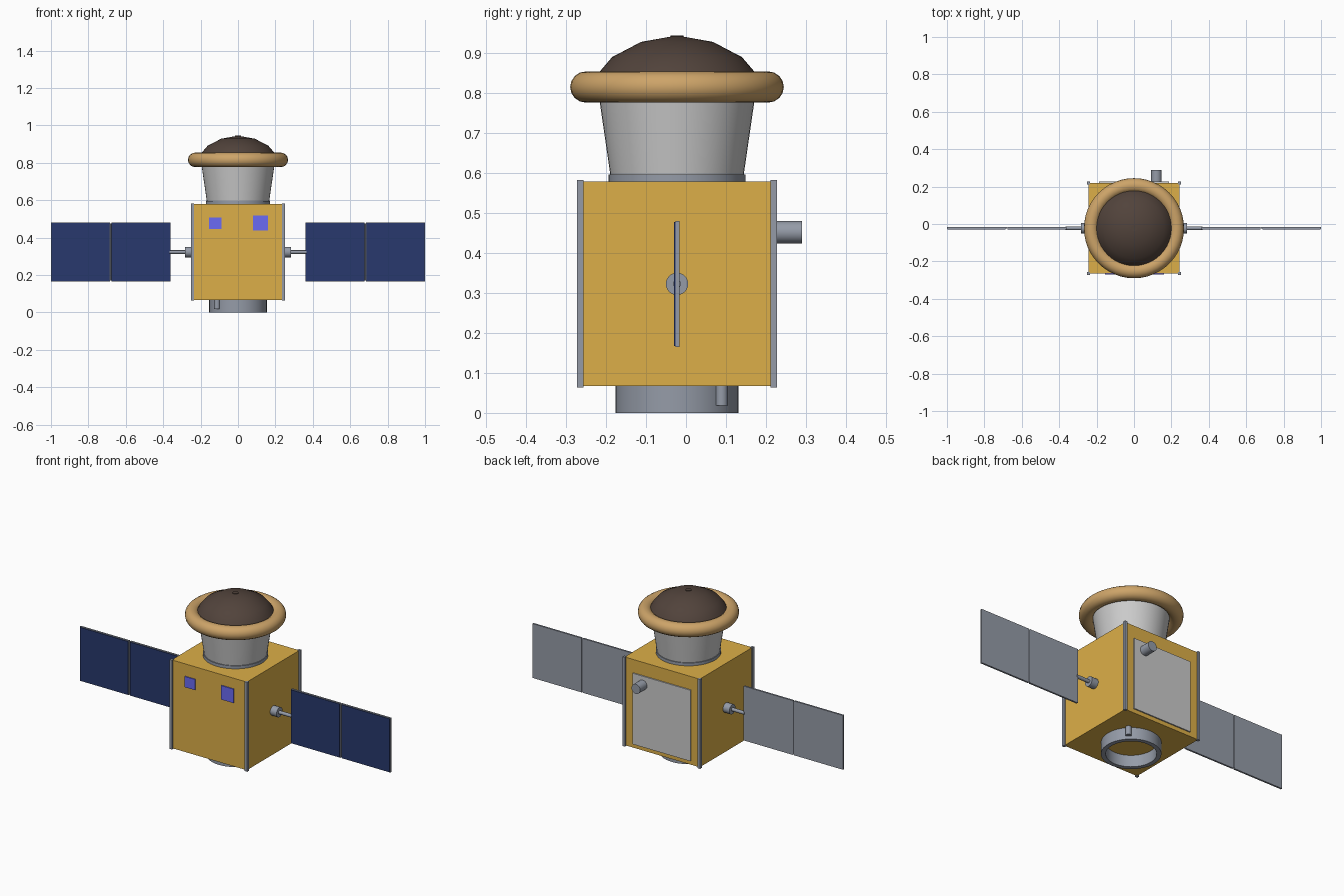
import bpy, bmesh, math
from mathutils import Matrix, Vector

if "Cube" in bpy.data.objects:
    bpy.data.objects.remove(bpy.data.objects["Cube"])

CY = -0.0225          # y of the spacecraft axis
PZ = 0.323            # height of the wing axis


def material(name, rgb):
    m = bpy.data.materials.new(name)
    m.diffuse_color = (*rgb, 1)
    m.use_nodes = True
    m.node_tree.nodes["Principled BSDF"].inputs["Base Color"].default_value = m.diffuse_color
    return m


GOLD = material("gold_foil", (0.72, 0.43, 0.065))
STEEL = material("grey_metal", (0.30, 0.33, 0.39))
CELL = material("solar_cell", (0.021, 0.04, 0.153))
TAN = material("tan_fabric", (0.61, 0.37, 0.14))
DARK = material("dark_shield", (0.083, 0.056, 0.044))
VIOLET = material("sensor_blue", (0.147, 0.147, 0.90))


def finish(name, bm, mat, smooth=False):
    bmesh.ops.recalc_face_normals(bm, faces=bm.faces)
    me = bpy.data.meshes.new(name)
    bm.to_mesh(me)
    bm.free()
    ob = bpy.data.objects.new(name, me)
    bpy.context.collection.objects.link(ob)
    if mat:
        me.materials.append(mat)
    if smooth:
        bpy.ops.object.select_all(action='DESELECT')
        ob.select_set(True)
        bpy.context.view_layer.objects.active = ob
        bpy.ops.object.shade_smooth_by_angle(angle=math.radians(35))
    return ob


def box(name, x, y, z, mat=None):
    """Box from (min, max) pairs on each axis."""
    bm = bmesh.new()
    bmesh.ops.create_cube(bm, size=1)
    for v in bm.verts:
        v.co = Vector((p[0] + (c + 0.5) * (p[1] - p[0]) for p, c in zip((x, y, z), v.co)))
    return finish(name, bm, mat)


def rod(name, a, b, r, mat=None, seg=24):
    """Cylinder between two points."""
    a, b = Vector(a), Vector(b)
    bm = bmesh.new()
    rot = (b - a).to_track_quat('Z', 'Y').to_matrix().to_4x4()
    bmesh.ops.create_cone(bm, cap_ends=True, segments=seg, radius1=r, radius2=r,
                          depth=(b - a).length,
                          matrix=Matrix.Translation((a + b) / 2) @ rot)
    return finish(name, bm, mat, True)


def lathe(name, profile, mat=None, seg=48, closed=False):
    """Spin a (radius, z) profile around the spacecraft axis."""
    bm = bmesh.new()
    vs = [bm.verts.new((r, CY, z)) for r, z in profile]
    n = len(vs)
    for i in range(n if closed else n - 1):
        bm.edges.new((vs[i], vs[(i + 1) % n]))
    bmesh.ops.spin(bm, geom=bm.verts[:] + bm.edges[:], cent=(0, CY, 0), axis=(0, 0, 1),
                   angle=math.tau, steps=seg)
    bmesh.ops.remove_doubles(bm, verts=bm.verts, dist=1e-5)
    return finish(name, bm, mat, True)


# Main body and corner rails
box("body", (-0.242, 0.242), (CY - 0.242, CY + 0.242), (0.067, 0.58), GOLD)
for sx in (-1, 1):
    for sy in (-1, 1):
        box("corner_rail", sorted((sx * 0.234, sx * 0.25)),
            sorted((CY + sy * 0.234, CY + sy * 0.25)), (0.063, 0.583), STEEL)

# Launch adapter ring (hollow) and its two push-off springs
lathe("adapter_ring", [(0.154, 0), (0.154, 0.068), (0.13, 0.068), (0.13, 0)], STEEL, closed=True)
for s in (-1, 1):
    x, y = s * 0.112, CY + s * 0.112
    rod("separation_spring", (x, y, 0.018), (x, y, 0.068), 0.0155, STEEL, 16)

# Return capsule adapter, flared canister, inflated ring and nose shield
lathe("canister_base", [(0, 0.579), (0.172, 0.579), (0.172, 0.597), (0, 0.597)], STEEL)
lathe("canister", [(0, 0.596), (0.167, 0.596), (0.199, 0.816), (0, 0.816)])
lathe("inflated_ring",
      [(0.2285 + 0.039 * math.cos(math.tau * i / 16), 0.816 + 0.039 * math.sin(math.tau * i / 16))
       for i in range(16)], TAN, 48, True)
lathe("nose_shield", [(0, 0.82), (0.213, 0.82), (0.1925, 0.856), (0.1625, 0.891),
                      (0.09, 0.929), (0, 0.945)], DARK)
lathe("nose_cap", [(0, 0.935), (0.016, 0.935), (0.016, 0.9455), (0, 0.9455)], DARK, 16)

# Front sensors
FY = CY - 0.242
box("small_sensor", (-0.155, -0.088), (FY - 0.006, FY + 0.002), (0.447, 0.509), VIOLET)
box("large_sensor", (0.08, 0.16), (FY - 0.006, FY + 0.002), (0.438, 0.519), VIOLET)

# Rear radiator and star tracker
BY = CY + 0.242
box("radiator", (-0.187, 0.187), (BY - 0.002, BY + 0.007), (0.09, 0.503))
rod("star_tracker", (0.12, BY, 0.4525), (0.12, 0.29, 0.4525), 0.028, STEEL)

# Solar wings: hub, arm, two panels each with cells on the front
for s in (-1, 1):
    rod("wing_hub", (s * 0.24, CY, PZ), (s * 0.283, CY, PZ), 0.028, STEEL)
    rod("wing_arm", (s * 0.28, CY, PZ), (s * 0.365, CY, PZ), 0.010, STEEL, 16)
    for a, b in ((0.36, 0.677), (0.684, 1.0)):
        box("wing_panel", sorted((s * a, s * b)), (-0.0265, -0.0165), (0.165, 0.481), STEEL)
        box("solar_cells", sorted((s * (a + 0.002), s * (b - 0.002))), (-0.03, -0.026),
            (0.168, 0.478), CELL)
    rod("panel_hinge", (s * 0.6805, -0.02, 0.17), (s * 0.6805, -0.02, 0.476), 0.004, STEEL, 10)
